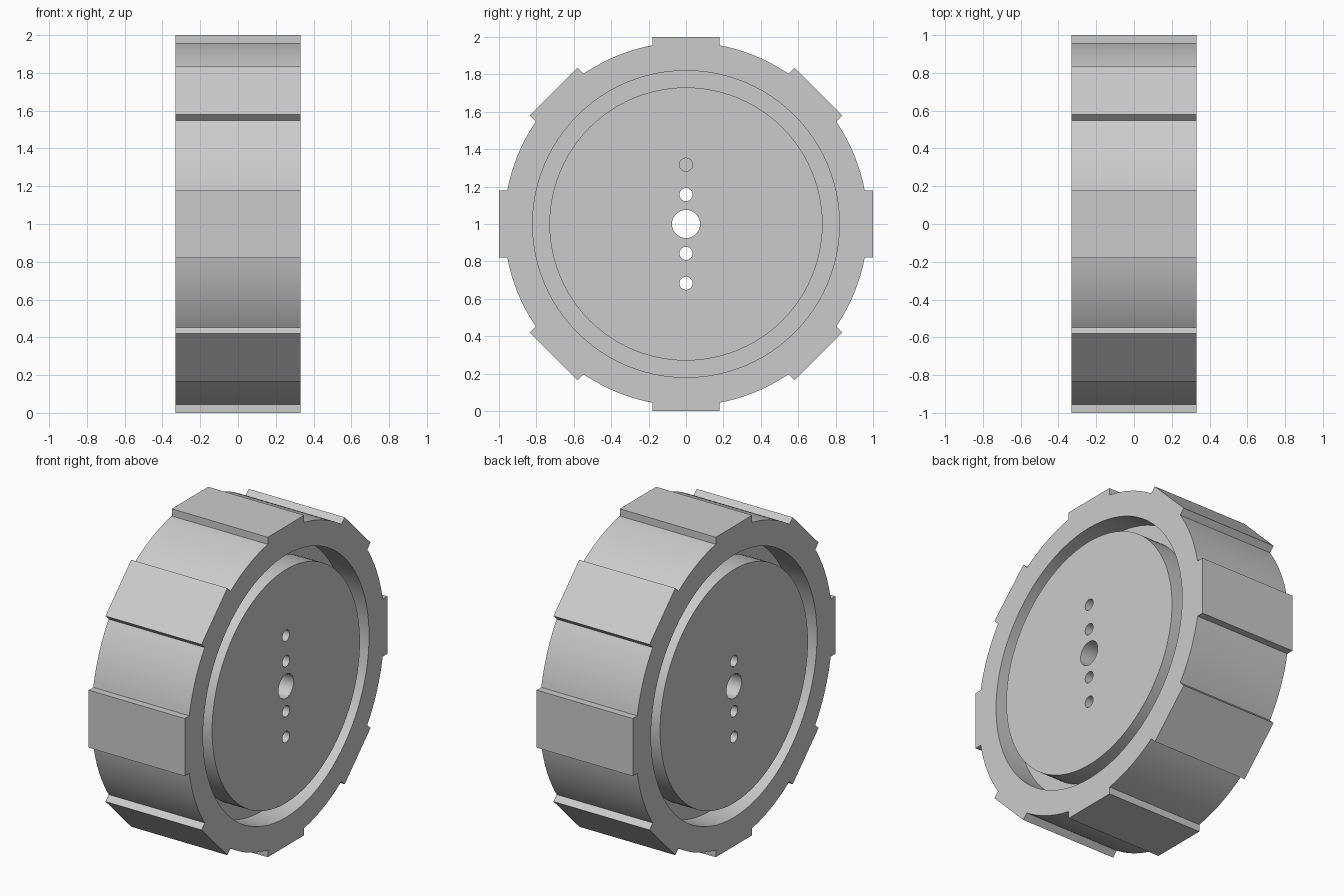
import bpy
import bmesh
from math import sin, cos, pi, asin
from mathutils import Matrix, Vector

HALF_WIDTH = 0.332
RIM_RADIUS = 0.972
TREAD_HALF = 0.18
TREADS = 8
ARC_STEPS = 14
GROOVE_OUTER, GROOVE_INNER, GROOVE_DEPTH = 0.82, 0.73, 0.16

old = bpy.data.objects.get("Cube")
if old:
    bpy.data.objects.remove(old, do_unlink=True)

grey = bpy.data.materials.new("light_grey")
grey.use_nodes = True
colour = (0.6, 0.6, 0.6, 1)
grey.diffuse_color = colour
grey.node_tree.nodes["Principled BSDF"].inputs["Base Color"].default_value = colour


def circle(radius, steps, z=0.0):
    return [(radius * cos(2 * pi * i / steps), z + radius * sin(2 * pi * i / steps))
            for i in range(steps)]


def prism(name, outline, x0, x1, hole=None):
    """Extrude a (y, z) outline along x, optionally with a matching inner loop."""
    bm = bmesh.new()

    def loop(points, x):
        return [bm.verts.new((x, y, z)) for y, z in points]

    def wall(a, b):
        for i in range(len(a)):
            j = (i + 1) % len(a)
            bm.faces.new((a[i], a[j], b[j], b[i]))

    a, b = loop(outline, x0), loop(outline, x1)
    wall(a, b)
    if hole:
        c, d = loop(hole, x0), loop(hole, x1)
        wall(c, d)
        wall(a, c)
        wall(b, d)
    else:
        bm.faces.new(a)
        bm.faces.new(b)
    bmesh.ops.recalc_face_normals(bm, faces=bm.faces)
    mesh = bpy.data.meshes.new(name)
    bm.to_mesh(mesh)
    bm.free()
    mesh.materials.append(grey)
    obj = bpy.data.objects.new(name, mesh)
    bpy.context.collection.objects.link(obj)
    return obj


# Outline of the wheel: flat tread blocks joined by arcs of the rim
outline = []
edge = asin(TREAD_HALF / RIM_RADIUS)
pitch = 2 * pi / TREADS
for n in range(TREADS):
    turn = Matrix.Rotation(n * pitch, 2)
    for side in (-TREAD_HALF, TREAD_HALF):
        outline.append(tuple(turn @ Vector((1.0, side))))
    for i in range(ARC_STEPS + 1):
        angle = n * pitch + edge + (pitch - 2 * edge) * i / ARC_STEPS
        outline.append((RIM_RADIUS * cos(angle), RIM_RADIUS * sin(angle)))
wheel = prism("wheel", outline, -HALF_WIDTH, HALF_WIDTH)

# Cutters: a ring groove on each face, the axle hole and four bolt holes
cutters = []
floor = HALF_WIDTH - GROOVE_DEPTH
for side in (-1, 1):
    x0, x1 = sorted((side * floor, side * (HALF_WIDTH + 0.1)))
    cutters.append(prism("groove_cutter", circle(GROOVE_OUTER, 96), x0, x1,
                         circle(GROOVE_INNER, 96)))
for z, radius in ((0, 0.075), (0.157, 0.035), (-0.157, 0.035),
                  (0.317, 0.035), (-0.317, 0.035)):
    cutters.append(prism("hole_cutter", circle(radius, 32, z), -0.5, 0.5))

for cutter in cutters:
    cutter.hide_render = True
    cut = wheel.modifiers.new("cut", 'BOOLEAN')
    cut.operation = 'DIFFERENCE'
    cut.solver = 'EXACT'
    cut.object = cutter

# Apply the cuts and drop the cutters
graph = bpy.context.evaluated_depsgraph_get()
result = bpy.data.meshes.new_from_object(wheel.evaluated_get(graph))
wheel.modifiers.clear()
wheel.data = result
for cutter in cutters:
    bpy.data.objects.remove(cutter, do_unlink=True)

# Stand the wheel on the floor with smooth curves and sharp edges
wheel.location.z = 1
bpy.ops.object.select_all(action='DESELECT')
wheel.select_set(True)
bpy.context.view_layer.objects.active = wheel
bpy.ops.object.shade_smooth_by_angle(angle=pi / 6)
